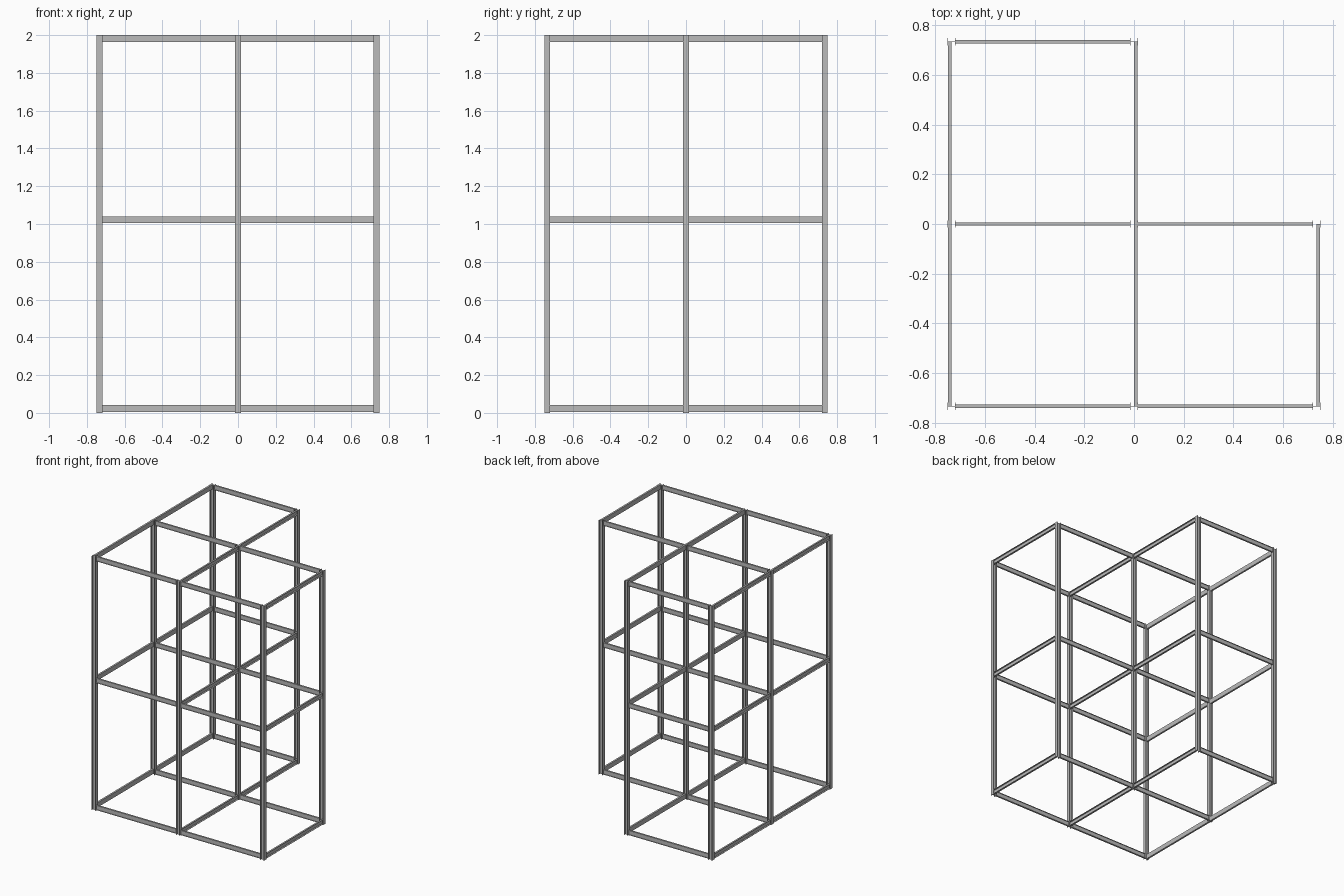
import bpy
from mathutils import Matrix, Vector

cube = bpy.data.objects.get("Cube")
if cube:
    bpy.data.objects.remove(cube)

steel = bpy.data.materials.new("grey steel")
steel.use_nodes = True
grey = (0.5, 0.5, 0.5, 1)
steel.diffuse_color = grey
steel.node_tree.nodes["Principled BSDF"].inputs["Base Color"].default_value = grey


def i_section(depth, width, t):
    """Outline of an I section: flanges across u, web along v."""
    d, w, h = depth / 2, width / 2, t / 2
    quarter = [(w, d), (w, d - t), (h, d - t)]
    right = quarter + [(u, -v) for u, v in reversed(quarter)]
    return right + [(-u, -v) for u, v in right]


def channel_section(depth, width, t):
    """Outline of a channel: web at u = 0, flanges pointing to +u."""
    d = depth / 2
    return [(0, d), (width, d), (width, d - t), (t, d - t),
            (t, t - d), (width, t - d), (width, -d), (0, -d)]


def bar(name, outline, start, end, u_axis):
    """Extrude an outline from start to end, with its u direction given."""
    start, end, u = Vector(start), Vector(end), Vector(u_axis)
    v = (end - start).normalized().cross(u)
    n = len(outline)
    verts = [p + u * a + v * b for p in (start, end) for a, b in outline]
    faces = [(i, (i + 1) % n, n + (i + 1) % n, n + i) for i in range(n)]
    faces += [tuple(reversed(range(n))), tuple(range(n, 2 * n))]
    mesh = bpy.data.meshes.new(name)
    mesh.from_pydata(verts, [], faces)
    mesh.materials.append(steel)
    obj = bpy.data.objects.new(name, mesh)
    bpy.context.collection.objects.link(obj)
    # Consistent outward normals
    import bmesh
    bm = bmesh.new()
    bm.from_mesh(mesh)
    bmesh.ops.recalc_face_normals(bm, faces=bm.faces)
    bm.to_mesh(mesh)
    bm.free()


PITCH = 0.734
POST_DEPTH, POST_WIDTH = 0.032, 0.03
BEAM_DEPTH, BEAM_WIDTH = 0.037, 0.014
T = 0.002
post_outline = i_section(POST_DEPTH, POST_WIDTH, T)
cross_outline = i_section(BEAM_DEPTH, BEAM_WIDTH, T)
side_outline = channel_section(BEAM_DEPTH, BEAM_WIDTH, T)

# L-shaped plan: every grid point except the back left corner
columns = [(i, j) for i in (-1, 0, 1) for j in (-1, 0, 1) if (i, j) != (1, 1)]

# Posts, webs along x
for i, j in columns:
    x, y = i * PITCH, j * PITCH
    bar("post", post_outline, (x, y, 0), (x, y, 2), (0, 1, 0))

# Beams on three levels
for level, z in (("bottom", 0.0225), ("middle", 1.0225), ("top", 1.9815)):
    for i, j in columns:
        x, y = i * PITCH, j * PITCH
        # Cross beams run between post flanges
        if (i + 1, j) in columns:
            bar(level + "_cross_beam", cross_outline, (x + POST_DEPTH / 2, y, z),
                (x + PITCH - POST_DEPTH / 2, y, z), (0, 1, 0))
        # Side beams run between post webs, flanges facing outward
        if (i, j + 1) in columns:
            out = -1 if i < 0 else 1
            bar(level + "_side_beam", side_outline, (x, y + T / 2, z),
                (x, y + PITCH - T / 2, z), (out, 0, 0))
